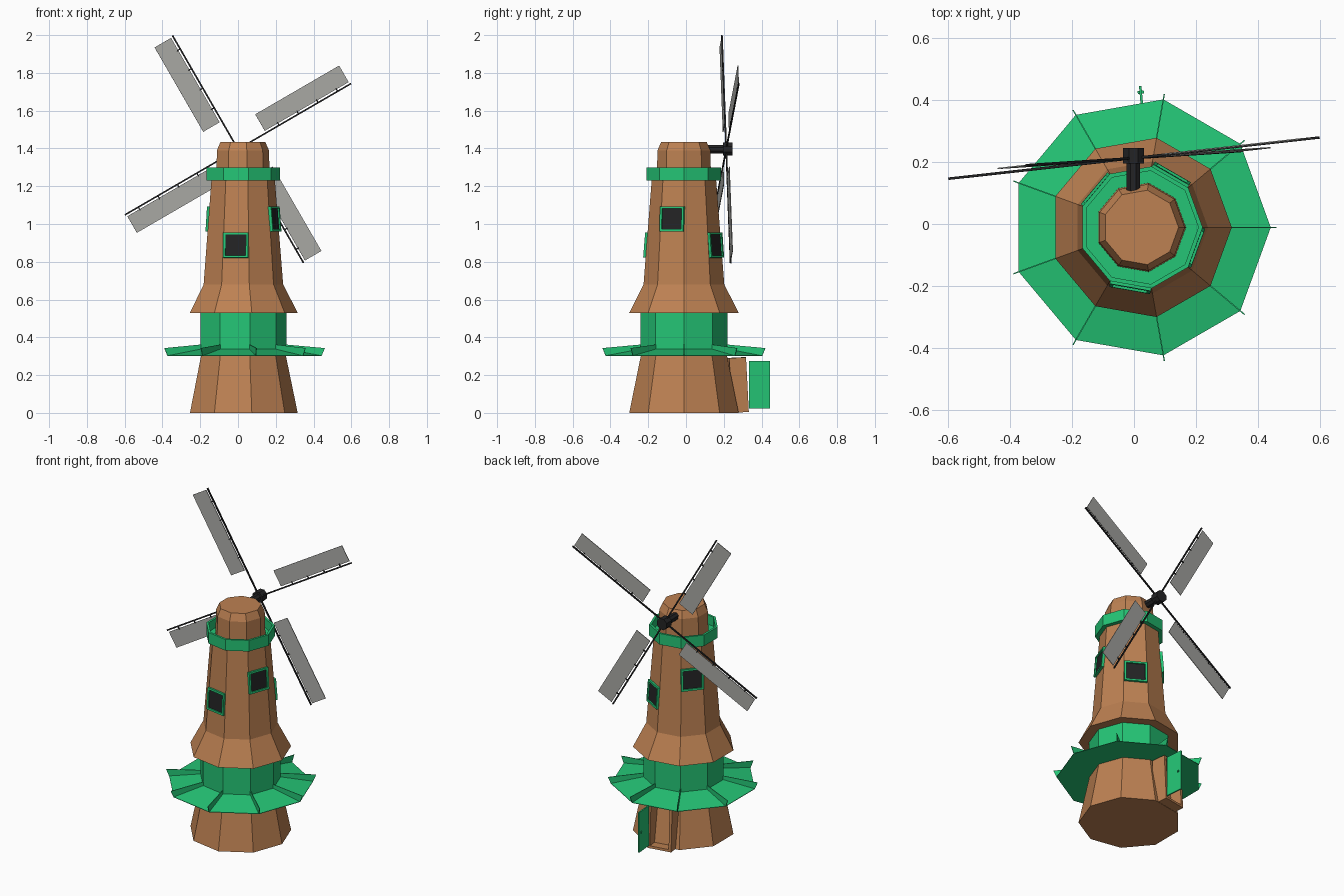
import bpy, bmesh
from math import sin, cos, radians, pi
from mathutils import Matrix, Vector

if "Cube" in bpy.data.objects:
    bpy.data.objects.remove(bpy.data.objects["Cube"], do_unlink=True)


def material(name, rgb):
    m = bpy.data.materials.new(name)
    m.use_nodes = True
    m.diffuse_color = (*rgb, 1)
    bsdf = m.node_tree.nodes["Principled BSDF"]
    bsdf.inputs["Base Color"].default_value = (*rgb, 1)
    bsdf.inputs["Roughness"].default_value = 0.9
    return m


BROWN = material("warm brown", (0.51, 0.22, 0.085))
GREEN = material("bright green", (0.018, 0.56, 0.18))
BLACK = material("near black", (0.017, 0.017, 0.018))
GREY = material("sail grey", (0.40, 0.40, 0.38))

SIDES = 9
CENTRE = Vector((0.022, -0.011, 0))


def finish(name, bm, mat):
    bmesh.ops.recalc_face_normals(bm, faces=bm.faces)
    mesh = bpy.data.meshes.new(name)
    bm.to_mesh(mesh)
    bm.free()
    mesh.materials.append(mat)
    ob = bpy.data.objects.new(name, mesh)
    bpy.context.collection.objects.link(ob)
    return ob


def lathe(name, profile, mat, closed=False):
    """Nine-sided solid from (radius, height) pairs, capped unless the profile loops."""
    bm = bmesh.new()
    rings = []
    for r, z in profile:
        rings.append([bm.verts.new(CENTRE + Vector((r * cos(2 * pi * i / SIDES),
                                                    r * sin(2 * pi * i / SIDES), z)))
                      for i in range(SIDES)])
    pairs = list(zip(rings, rings[1:]))
    if closed:
        pairs.append((rings[-1], rings[0]))
    else:
        bm.faces.new(rings[0])
        bm.faces.new(rings[-1])
    for a, b in pairs:
        for i in range(SIDES):
            j = (i + 1) % SIDES
            bm.faces.new((a[i], a[j], b[j], b[i]))
    return finish(name, bm, mat)


def boxes(name, parts, mat, matrix):
    """One object from boxes given as (x0, x1, y0, y1, z0, z1), placed by a matrix."""
    bm = bmesh.new()
    for x0, x1, y0, y1, z0, z1 in parts:
        move = Matrix.Translation(((x0 + x1) / 2, (y0 + y1) / 2, (z0 + z1) / 2))
        size = Matrix.Diagonal((x1 - x0, y1 - y0, z1 - z0, 1))
        bmesh.ops.create_cube(bm, size=1, matrix=matrix @ move @ size)
    return finish(name, bm, mat)


def outward(angle, distance, z, lean=0):
    """Frame on the wall: local x runs along the wall, local y points outward."""
    return (Matrix.Translation(CENTRE) @ Matrix.Rotation(radians(angle - 90), 4, 'Z')
            @ Matrix.Translation((0, distance, z)) @ Matrix.Rotation(radians(lean), 4, 'X'))


# Tower
lathe("tower_base", [(0.294, 0), (0.232, 0.30)], BROWN)
lathe("tower_waist", [(0.234, 0.30), (0.234, 0.53)], GREEN)
lathe("tower_body", [(0.294, 0.53), (0.217, 0.68), (0.173, 1.235)], BROWN)
lathe("tower_cap", [(0.146, 1.235), (0.142, 1.39), (0.122, 1.435)], BROWN)

# Upper gallery: low floor with a thin parapet
lathe("gallery", [(0.14, 1.23), (0.20, 1.23), (0.20, 1.30), (0.186, 1.30),
                  (0.186, 1.242), (0.14, 1.242)], GREEN, closed=True)

# Skirt roof and its upright ribs
lathe("skirt_roof", [(0.20, 0.30), (0.42, 0.30), (0.42, 0.303), (0.234, 0.338), (0.20, 0.338)],
      GREEN, closed=True)
bm = bmesh.new()
for i in range(SIDES):
    turn = Matrix.Translation(CENTRE) @ Matrix.Rotation(2 * pi * i / SIDES, 4, 'Z')
    outline = [(0.23, 0.33), (0.42, 0.30), (0.438, 0.343), (0.23, 0.362)]
    sides = [[bm.verts.new(turn @ Vector((r, y, z))) for r, z in outline]
             for y in (-0.002, 0.002)]
    bm.faces.new(sides[0])
    bm.faces.new(sides[1])
    for k in range(4):
        n = (k + 1) % 4
        bm.faces.new((sides[0][k], sides[0][n], sides[1][n], sides[1][k]))
finish("skirt_ribs", bm, GREEN)

# Windows, alternating low and high around the tower
for n, (angle, z, wall) in enumerate([(260, 0.888, 0.188), (340, 1.026, 0.178),
                                      (60, 0.888, 0.188), (140, 1.026, 0.178)], 1):
    place = outward(angle, wall, z, 4.5)
    h, t = 0.067, 0.012
    boxes(f"window_frame_{n}", [(-h, h, -0.01, 0.014, h - t, h), (-h, h, -0.01, 0.014, -h, t - h),
                                (-h, t - h, -0.01, 0.014, t - h, h - t),
                                (h - t, h, -0.01, 0.014, t - h, h - t)], GREEN, place)
    boxes(f"window_pane_{n}", [(t - h, h - t, -0.003, 0.006, t - h, h - t)], BLACK, place)

# Doorway leaning with the wall, and the open door
place = outward(100, 0.336, 0, 3)
w, t = 0.075, 0.016
boxes("door_frame", [(-w, t - w, -0.09, 0, 0.005, 0.295), (w - t, w, -0.09, 0, 0.005, 0.295),
                     (t - w, w - t, -0.09, 0, 0.278, 0.295), (t - w, w - t, -0.09, 0, 0.005, 0.02)],
      BROWN, place)
place = Matrix.Translation((0.03, 0.333, 0)) @ Matrix.Rotation(radians(5), 4, 'Z')
boxes("open_door", [(-0.004, 0.004, 0, 0.113, 0.022, 0.275),
                    (-0.010, 0.010, 0.088, 0.098, 0.14, 0.15)], GREEN, place)

# Shaft and hub
bm = bmesh.new()
for radius, y0, y1 in ((0.024, 0.10, 0.20), (0.037, 0.195, 0.245)):
    bmesh.ops.create_cone(bm, cap_ends=True, segments=8, radius1=radius, radius2=radius,
                          depth=y1 - y0,
                          matrix=Matrix.Translation((-0.002, (y0 + y1) / 2, 1.396))
                          @ Matrix.Rotation(pi / 2, 4, 'X') @ Matrix.Rotation(pi / 8, 4, 'Z'))
finish("rotor_hub", bm, BLACK)

# Four sails on a slightly turned rotor: local x along the arm, local z across the sail
rotor = (Matrix.Translation((0, 0.213, 1.396)) @ Matrix.Rotation(radians(5.7), 4, 'Z')
         @ Matrix.Rotation(radians(-1.1), 4, 'X'))
for n in range(4):
    place = rotor @ Matrix.Rotation(-radians(30 + 90 * n), 4, 'Y')
    pegs = [(x, x + 0.006, -0.003, 0.003, 0, 0.02) for x in (0.25, 0.37, 0.49, 0.61)]
    boxes(f"sail_arm_{n + 1}", [(0, 0.695, -0.004, 0.004, -0.004, 0.004)] + pegs, BLACK, place)
    boxes(f"sail_{n + 1}", [(0.172, 0.688, -0.002, 0.002, 0.013, 0.114)], GREY, place)
